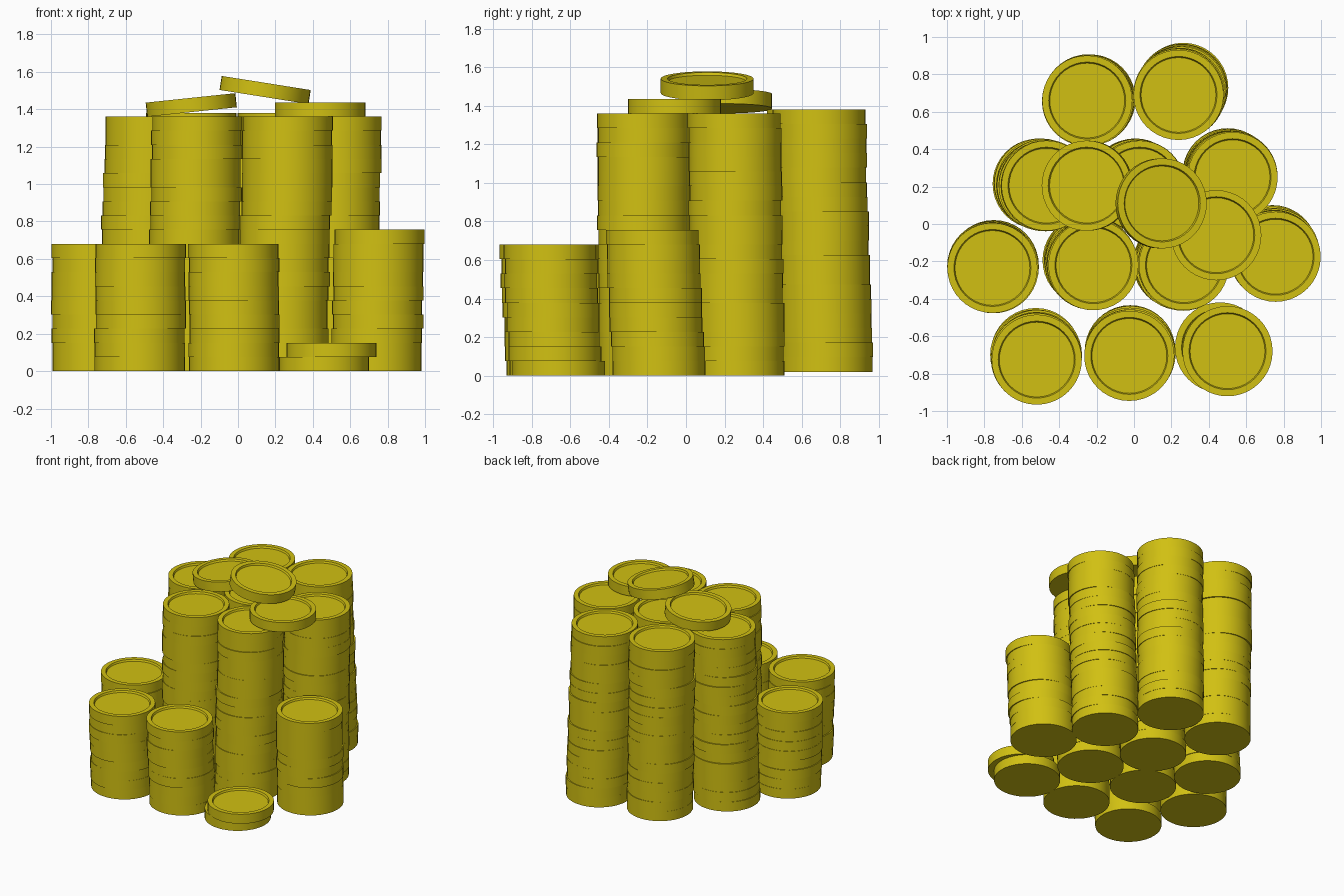
import bpy, bmesh, math, random
from mathutils import Matrix, Vector

if "Cube" in bpy.data.objects:
    bpy.data.objects.remove(bpy.data.objects["Cube"])

random.seed(4)
R, H, SIDES = 0.241, 0.0756, 40

gold = bpy.data.materials.new("gold yellow")
gold.diffuse_color = (0.64, 0.53, 0.006, 1)
gold.use_nodes = True
gold.node_tree.nodes["Principled BSDF"].inputs["Base Color"].default_value = gold.diffuse_color

# Coin profile from the bottom centre to the recessed top centre: (radius, height)
PROFILE = [(R, 0), (R, H), (0.206, H), (0.200, H - 0.014)]


def add_coin(bm, matrix):
    """Lathe one coin with a raised rim into the bmesh."""
    rings = []
    for r, z in PROFILE:
        rings.append([bm.verts.new(matrix @ Vector((r * math.cos(a), r * math.sin(a), z)))
                      for a in (2 * math.pi * i / SIDES for i in range(SIDES))])
    for lo, hi in zip(rings, rings[1:]):
        for i in range(SIDES):
            j = (i + 1) % SIDES
            bm.faces.new((lo[i], lo[j], hi[j], hi[i]))
    bm.faces.new(rings[0][::-1])
    bm.faces.new(rings[-1])


def finish(bm, name):
    mesh = bpy.data.meshes.new(name)
    bm.to_mesh(mesh)
    bm.free()
    mesh.materials.append(gold)
    obj = bpy.data.objects.new(name, mesh)
    bpy.context.collection.objects.link(obj)
    bpy.ops.object.select_all(action='DESELECT')
    obj.select_set(True)
    bpy.context.view_layer.objects.active = obj
    bpy.ops.object.shade_smooth_by_angle(angle=math.radians(30))
    return obj


def stack(name, bottom, top, count, z0=0.0):
    """Pile of coins drifting from the bottom centre to the top centre."""
    bm = bmesh.new()
    for k in range(count):
        t = k / (count - 1)
        j = 0.005 if 0 < k < count - 1 else 0
        x = bottom[0] + (top[0] - bottom[0]) * t + random.uniform(-j, j)
        y = bottom[1] + (top[1] - bottom[1]) * t + random.uniform(-j, j)
        add_coin(bm, Matrix.Translation((x, y, z0 + k * H)))
    return finish(bm, name)


def loose_coin(name, centre, tilt_y, tilt_x=0):
    """Single coin, tilted about its middle."""
    bm = bmesh.new()
    add_coin(bm, Matrix.Translation(centre)
             @ Matrix.Rotation(math.radians(tilt_y), 4, 'Y')
             @ Matrix.Rotation(math.radians(tilt_x), 4, 'X')
             @ Matrix.Translation((0, 0, -H / 2)))
    return finish(bm, name)


# Short stacks along the front and sides
stack("front_left_stack", (-0.525, -0.69), (-0.52, -0.725), 9)
stack("front_middle_stack", (-0.02, -0.675), (-0.025, -0.705), 9)
stack("front_right_pair", (0.46, -0.66), (0.50, -0.68), 2)
stack("left_stack", (-0.75, -0.22), (-0.757, -0.235), 9)
stack("right_stack", (0.74, -0.14), (0.757, -0.175), 10)

# Tall stacks in the middle
stack("centre_left_stack", (-0.245, -0.19), (-0.217, -0.22), 18)
stack("centre_right_stack", (0.235, -0.21), (0.267, -0.22), 18)
stack("mid_left_stack", (-0.515, 0.215), (-0.468, 0.205), 18)
stack("mid_stack", (0.0, 0.215), (0.03, 0.205), 18)
stack("mid_right_stack", (0.50, 0.27), (0.527, 0.25), 18)

# Tall stacks at the back
stack("back_left_stack", (-0.235, 0.665), (-0.25, 0.66), 18, 0.02)
stack("back_right_stack", (0.262, 0.725), (0.238, 0.69), 18, 0.02)

# Loose coins lying on top
loose_coin("flat_top_coin", (0.44, -0.06, 1.36 + H / 2), 0)
loose_coin("left_tilted_coin", (-0.25, 0.205, 1.423), -6)
loose_coin("upper_tilted_coin", (0.145, 0.11, 1.503), 9)
